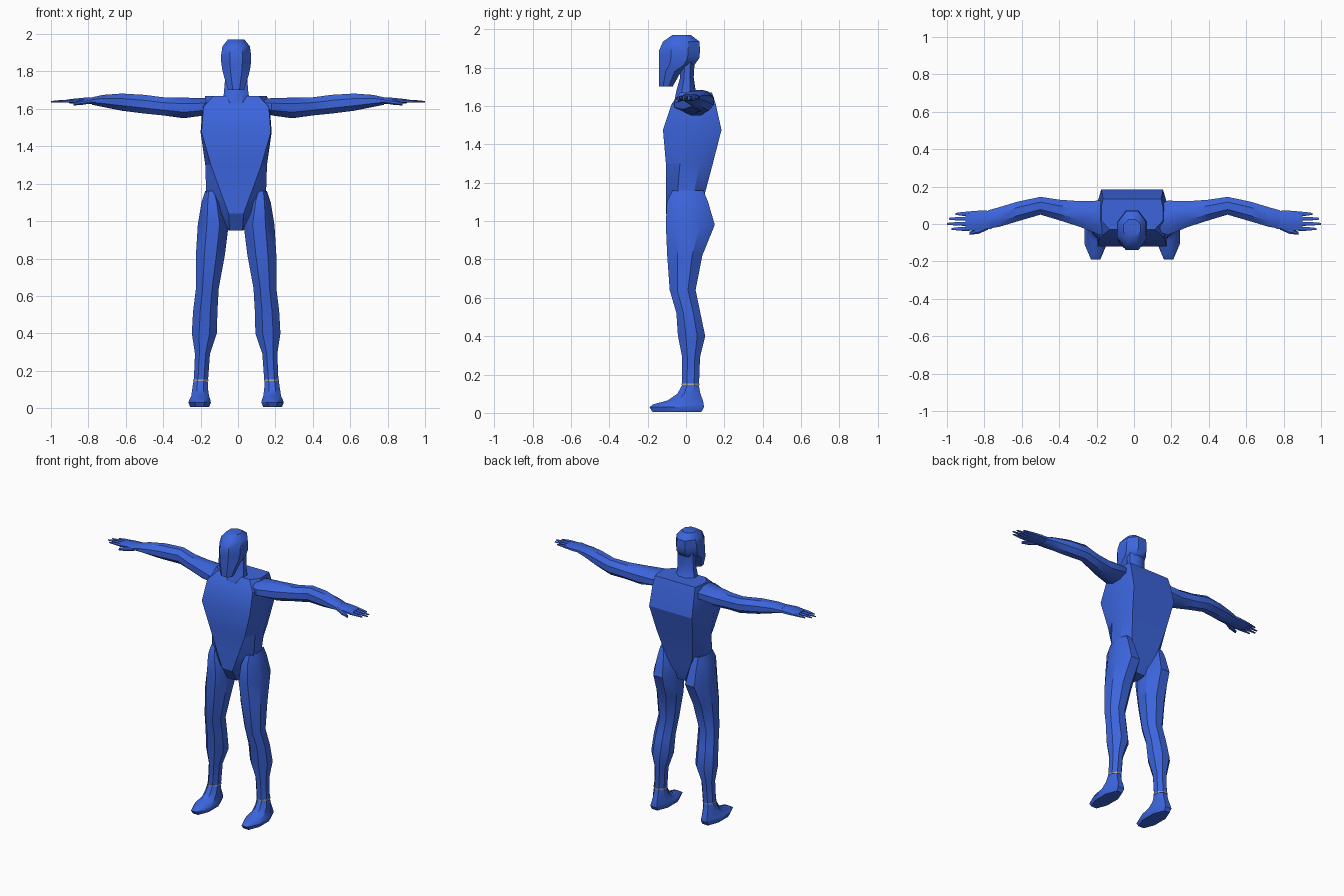
import bpy
import bmesh
import math

cube = bpy.data.objects.get("Cube")
if cube:
    bpy.data.objects.remove(cube, do_unlink=True)


def make_material(name, rgb):
    mat = bpy.data.materials.new(name)
    mat.use_nodes = True
    color = (*rgb, 1)
    mat.diffuse_color = color
    mat.node_tree.nodes["Principled BSDF"].inputs["Base Color"].default_value = color
    return mat


BLUE = make_material("figure blue", (.045, .13, .72))
GREY = make_material("ankle grey", (.45, .43, .38))
BODY_X = -.01  # the body sits slightly off the arm midline


def skin(name, rings, material=BLUE, angle=35):
    """Join equal-length rings of points into a closed, capped surface."""
    bm = bmesh.new()
    loops = [[bm.verts.new(p) for p in ring] for ring in rings]
    for low, high in zip(loops, loops[1:]):
        count = len(low)
        for i in range(count):
            j = (i + 1) % count
            bm.faces.new((low[i], low[j], high[j], high[i]))
    bm.faces.new(loops[0])
    bm.faces.new(loops[-1])
    bmesh.ops.recalc_face_normals(bm, faces=bm.faces)
    mesh = bpy.data.meshes.new(name)
    bm.to_mesh(mesh)
    bm.free()
    obj = bpy.data.objects.new(name, mesh)
    bpy.context.collection.objects.link(obj)
    mesh.materials.append(material)
    bpy.ops.object.select_all(action='DESELECT')
    obj.select_set(True)
    bpy.context.view_layer.objects.active = obj
    bpy.ops.object.shade_smooth_by_angle(angle=math.radians(angle))
    return obj


def octagon(a_min, a_max, b_min, b_max):
    """Eight points whose flats touch the given box."""
    result = []
    for i in range(8):
        t = math.pi / 8 * (2 * i + 1)
        grow = .5 / math.cos(math.pi / 8)
        result.append(((a_min + a_max) / 2 + (a_max - a_min) * grow * math.cos(t),
                       (b_min + b_max) / 2 + (b_max - b_min) * grow * math.sin(t)))
    return result


def upright(name, sections, side=1, material=BLUE):
    """Loft along z; each section is z, x range, y range."""
    return skin(name, [[(BODY_X + side * x, y, z) for x, y in octagon(*box)]
                       for z, *box in sections], material)


def sideways(name, sections, side):
    """Loft along x; each section is x, y range, z range."""
    return skin(name, [[(side * x, y, z) for y, z in octagon(*box)]
                       for x, *box in sections])


# Torso: flat front and back panels, front narrowing to the crotch
torso_sections = [
    # z, front half width, side half width, back half width, front y, back y
    (1.67, .12, .165, .155, -.03, .135),
    (1.61, .175, .18, .16, -.075, .155),
    (1.475, .185, .19, .165, -.12, .185),
    (1.3, .135, .165, .14, -.105, .14),
    (1.15, .08, .16, .11, -.105, .1),
    (1.04, .04, .1, .07, -.105, .08),
    (.95, .035, .04, .035, -.05, .05),
]
torso_rings = []
for z, front, side_w, back, y_front, y_back in torso_sections:
    depth = y_back - y_front
    half = [(front, y_front), (side_w, y_front + depth * .3),
            (side_w, y_front + depth * .72), (back, y_back)]
    ring = half + [(-x, y) for x, y in reversed(half)]
    torso_rings.append([(BODY_X + x, y, z) for x, y in ring])
skin("torso", torso_rings, angle=25)

# Neck and head
upright("neck", [
    (1.63, -.08, .08, -.06, .08),
    (1.68, -.066, .066, -.05, .05),
    (1.75, -.06, .06, -.03, .04),
    (1.83, -.06, .06, -.03, .045),
])
upright("head", [
    (1.7, -.042, .042, -.14, -.07),
    (1.78, -.067, .067, -.14, -.025),
    (1.815, -.075, .075, -.14, .045),
    (1.85, -.08, .08, -.14, .07),
    (1.89, -.08, .08, -.14, .073),
    (1.935, -.073, .073, -.12, .07),
    (1.97, -.045, .045, -.07, .025),
])

leg_sections = [
    (1.16, .1, .165, -.07, .09),
    (1.1, .07, .185, -.1, .115),
    (.98, .04, .205, -.105, .15),
    (.82, .06, .215, -.098, .085),
    (.64, .093, .215, -.085, .05),
    (.52, .1, .23, -.05, .075),
    (.4, .103, .237, -.042, .1),
    (.29, .14, .22, -.02, .073),
    (.153, .15, .226, -.02, .068),
]
foot_sections = [
    (.005, .145, .245, -.175, .08),
    (.03, .135, .255, -.19, .094),
    (.045, .138, .25, -.17, .092),
    (.065, .145, .24, -.095, .088),
    (.1, .15, .235, -.045, .075),
    (.145, .152, .228, -.02, .066),
]
arm_sections = [
    (.13, -.04, .1, 1.59, 1.65),
    (.18, -.06, .125, 1.565, 1.658),
    (.29, -.015, .122, 1.55, 1.66),
    (.4, .02, .13, 1.565, 1.662),
    (.5, .05, .145, 1.575, 1.675),
    (.62, .015, .12, 1.59, 1.682),
    (.72, -.015, .09, 1.61, 1.675),
    (.78, -.025, .073, 1.622, 1.662),
]
hand_sections = [
    (.76, -.025, .07, 1.625, 1.662),
    (.82, -.033, .072, 1.625, 1.66),
    (.9, -.035, .066, 1.63, 1.652),
]
# finger name, y, tip x
fingers = [("index", -.026, .975), ("middle", .001, 1), ("ring", .028, .99),
           ("little", .054, .955)]

for label, s in (("left", 1), ("right", -1)):
    # Leg, ankle band and foot
    upright(label + "_leg", leg_sections, s)
    upright(label + "_ankle_band", [(z, .148, .23, -.023, .071)
                                    for z in (.145, .153)], s, GREY)
    upright(label + "_foot", foot_sections, s)

    # Arm and hand
    sideways(label + "_arm", arm_sections, s)
    sideways(label + "_hand", hand_sections, s)
    for finger, y, tip in fingers:
        sideways(f"{label}_{finger}_finger", [
            (.88, y - .011, y + .011, 1.632, 1.65),
            ((.88 + tip) / 2, y - .01, y + .01, 1.634, 1.648),
            (tip, y - .005, y + .005, 1.635, 1.642),
        ], s)
    sideways(label + "_thumb", [
        (.78, -.03, 0, 1.63, 1.655),
        (.83, -.052, -.02, 1.622, 1.648),
        (.88, -.058, -.042, 1.618, 1.635),
    ], s)
